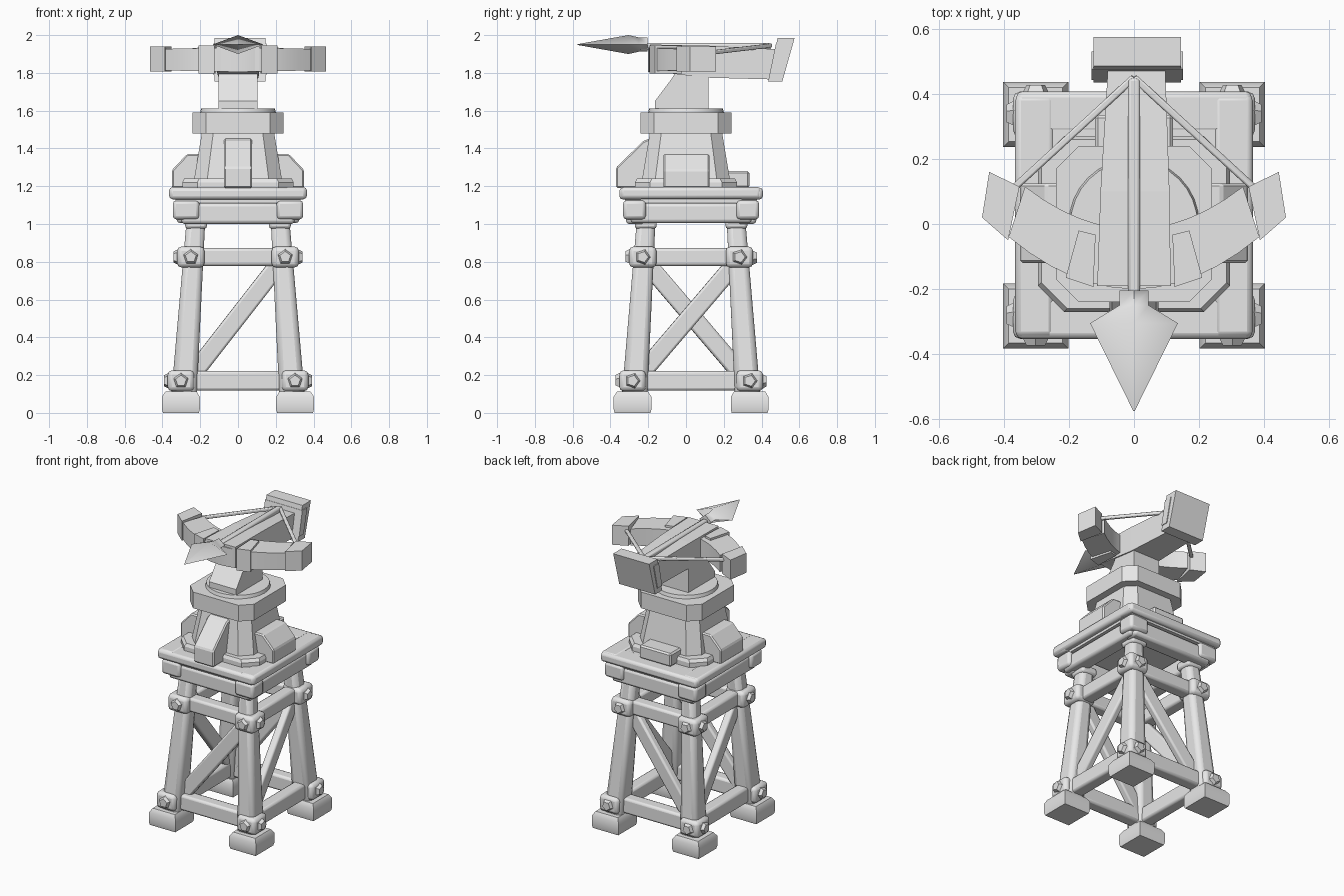
import bpy, bmesh, math
from mathutils import Vector, Matrix

if "Cube" in bpy.data.objects:
    bpy.data.objects.remove(bpy.data.objects["Cube"])

grey = bpy.data.materials.new("plain_grey")
grey.diffuse_color = (0.8, 0.8, 0.8, 1)
grey.use_nodes = True
grey.node_tree.nodes["Principled BSDF"].inputs["Base Color"].default_value = grey.diffuse_color
CY = 0.027  # tower centre in y


def finish(name, bm, bevel=0, smooth=False, segs=2):
    bmesh.ops.recalc_face_normals(bm, faces=bm.faces)
    me = bpy.data.meshes.new(name)
    bm.to_mesh(me)
    bm.free()
    me.materials.append(grey)
    ob = bpy.data.objects.new(name, me)
    bpy.context.collection.objects.link(ob)
    if bevel:
        m = ob.modifiers.new("bevel", 'BEVEL')
        m.width, m.segments = bevel, segs
    if smooth:
        bpy.ops.object.select_all(action='DESELECT')
        bpy.context.view_layer.objects.active = ob
        ob.select_set(True)
        bpy.ops.object.shade_smooth_by_angle(angle=math.radians(50))
    return ob


def loft(name, rings, **kw):
    """Skin a list of equal-length point rings and cap both ends."""
    bm = bmesh.new()
    vs = [[bm.verts.new(p) for p in r] for r in rings]
    n = len(rings[0])
    for a, b in zip(vs, vs[1:]):
        for i in range(n):
            bm.faces.new((a[i], a[(i + 1) % n], b[(i + 1) % n], b[i]))
    bm.faces.new(vs[0])
    bm.faces.new(vs[-1])
    return finish(name, bm, **kw)


def box(name, x0, x1, y0, y1, z0, z1, **kw):
    ring = lambda z: [(x0, y0, z), (x1, y0, z), (x1, y1, z), (x0, y1, z)]
    return loft(name, [ring(z0), ring(z1)], **kw)


def beam(name, a, b, w, h, w2=None, h2=None, **kw):
    """Rectangular bar from a to b; w is horizontal, h the other way."""
    a, b = Vector(a), Vector(b)
    d = (b - a).normalized()
    ref = Vector((0, 0, 1)) if abs(d.z) < 0.9 else Vector((0, 1, 0))
    s = d.cross(ref).normalized()
    u = s.cross(d)
    ring = lambda p, w, h: [p + s * w * i / 2 + u * h * j / 2
                            for i, j in ((-1, -1), (1, -1), (1, 1), (-1, 1))]
    return loft(name, [ring(a, w, h), ring(b, w2 or w, h2 or h)], **kw)


def octagon(hx, hy, c, z, cy=0):
    return [(x, y + cy, z) for x, y in
            ((-hx + c, -hy), (hx - c, -hy), (hx, -hy + c), (hx, hy - c),
             (hx - c, hy), (-hx + c, hy), (-hx, hy - c), (-hx, -hy + c))]


def extrude_x(name, prof, x0, x1, **kw):
    return loft(name, [[(x, y, z) for y, z in prof] for x in (x0, x1)], **kw)


def bolt(name, pos, axis):
    """Blunt five-sided bolt head facing along axis."""
    bm = bmesh.new()
    bmesh.ops.create_cone(bm, cap_ends=True, segments=5, radius1=0.046, radius2=0.03, depth=0.03)
    q = Vector((0, 0, 1)).rotation_difference(Vector(axis))
    bm.transform(Matrix.Translation(pos) @ q.to_matrix().to_4x4())
    finish(name, bm, smooth=True)


wood = dict(bevel=0.018, smooth=True)

# Feet, tapered legs, collars and bolts at the four corners
for sx in (-1, 1):
    for sy in (-1, 1):
        P = lambda ox, oy, z: (sx * ox, CY + sy * oy, z)
        x, y, _ = P(0.302, 0.31, 0)
        loft("foot", [[(x + i * r, y + j * r, z) for i, j in ((-1, -1), (1, -1), (1, 1), (-1, 1))]
                      for r, z in ((.095, 0), (.1, .02), (.1, .085), (.083, .112))], smooth=True)
        beam("leg", P(.287, .3, .08), P(.222, .237, 1.03), .135, .135, .098, .098,
             bevel=0.03, smooth=True)
        x, y, _ = P(.222, .24, 0)
        box("leg_cap", x - .058, x + .058, y - .058, y + .058, .975, 1.03, bevel=.015, smooth=True)
        for ox, oy, z, r in ((.302, .31, .17, .07), (.25, .256, .825, .072)):
            x, y, _ = P(ox, oy, z)
            box("collar", x - r, x + r, y - r, y + r, z - .055, z + .055, bevel=0.022, smooth=True)
            bolt("bolt", (x, y + sy * (r + .005), z), (0, sy, 0))
            bolt("bolt", (x + sx * (r + .005), y, z), (sx, 0, 0))

# Horizontal rails and diagonal braces
for s in (-1, 1):
    for ox, oy, z, h in ((.28, .29, .17, .105), (.235, .245, .825, .095)):
        beam("cross_rail", (-ox, CY + s * oy, z), (ox, CY + s * oy, z), .085, h,
             bevel=.015, smooth=True)
        beam("side_rail", (s * ox, CY - oy, z), (s * ox, CY + oy, z), .085, h,
             bevel=.015, smooth=True)
    beam("cross_brace", (-.25, CY + s * .275, .19), (.225, CY + s * .245, .8), .05, .095,
         bevel=.012, smooth=True)
    beam("side_brace", (s * .27, CY - s * .27, .2), (s * .235, CY + s * .25, .81), .05, .095,
         bevel=.012, smooth=True)

# Platform frame with blocky beam ends, deck and rounded border planks
for s in (-1, 1):
    y = CY + s * .295
    box("frame_beam", -.3, .3, y - .05, y + .05, 1.0, 1.11, **wood)
    x = s * .275
    box("frame_joist", x - .05, x + .05, CY - .32, CY + .32, 1.005, 1.11, **wood)
    for t in (-1, 1):
        y = CY + t * .3
        box("beam_end", x - .07, x + .07, y - .06, y + .06, 1.025, 1.125, **wood)
    y = CY + s * .315
    box("border_plank", -.362, .362, y - .065, y + .065, 1.13, 1.192, **wood)
    x = s * .305
    box("border_plank", x - .06, x + .06, CY - .375, CY + .37, 1.132, 1.195, **wood)
box("deck", -.33, .33, CY - .35, CY + .35, 1.115, 1.19)

# Turret: base plate, tapered body, cap and turntable
loft("turret_base", [octagon(.295, .27, .08, 1.18), octagon(.295, .27, .08, 1.22),
                     octagon(.285, .26, .08, 1.24)])
loft("turret_body", [octagon(.235, .235, .07, 1.22), octagon(.19, .19, .06, 1.49)])
loft("turret_cap", [octagon(.24, .24, .07, 1.48), octagon(.24, .24, .07, 1.59)])
bm = bmesh.new()
bmesh.ops.create_cone(bm, cap_ends=True, segments=32, radius1=.205, radius2=.195, depth=.04,
                      matrix=Matrix.Translation((0, 0, 1.592)))
finish("turntable", bm, smooth=True)

# Sloped buttresses around the turret
extrude_x("front_buttress", [(-.15, 1.19), (-.37, 1.19), (-.37, 1.3), (-.225, 1.44),
                             (-.15, 1.47)], -.075, .075, bevel=.008, segs=1)
for s in (-1, 1):
    prof = [(.15, 1.19), (.35, 1.19), (.35, 1.285), (.27, 1.37), (.15, 1.37)]
    loft("side_buttress", [[(s * x, y, z) for x, z in prof] for y in (-.12, .125)],
         bevel=.008, segs=1)
box("rear_step", -.12, .12, .15, .335, 1.19, 1.28, bevel=.01, segs=1)

# Pedestal, stock and slanted butt
extrude_x("pedestal", [(-.165, 1.6), (.12, 1.6), (.12, 1.83), (-.04, 1.83), (-.075, 1.77),
                       (-.165, 1.65)], -.102, .102)
loft("stock", [[(-w + c, y, z0), (w + c, y, z0), (w + c, y, z1), (-w + c, y, z1)]
               for y, w, z0, z1, c in ((-.19, .113, 1.81, 1.95, 0), (.1, .106, 1.775, 1.945, .003),
                                       (.48, .088, 1.765, 1.925, .008))])
extrude_x("butt", [(.435, 1.755), (.51, 1.755), (.575, 1.985), (.485, 1.985)], -.125, .145)
extrude_x("butt_band", [(.442, 1.79), (.49, 1.79), (.53, 1.955), (.476, 1.955)], -.13, .15)

# Curved bow limbs, thicker toward the middle
rings = []
for i in range(-6, 7):
    t = i / 6
    xo, yo = .385 * t, -.2 + .16 * t * t
    xi, yi = .335 * t, -.015 + .13 * t * t
    h = .057 + .008 * (1 - abs(t))
    rings.append([(xo, yo, 1.87 - h), (xi, yi, 1.87 - h), (xi, yi, 1.87 + h), (xo, yo, 1.87 + h)])
loft("bow", rings, smooth=True)
tip = [(.445, .16), (.352, .115), (.387, -.05), (.467, .02)]
clamp = [(.125, -.193), (.21, -.165), (.17, -.02), (.118, -.033)]
for s in (-1, 1):
    loft("bow_tip", [[(s * x, y, z) for x, y in tip] for z in (1.807, 1.94)])
    loft("bow_clamp", [[(s * x, y, z) for x, y in clamp] for z in (1.797, 1.945)])
    # Bowstring
    beam("bowstring", (s * .37, .11, 1.905), (0, .45, 1.945), .022, .022,
         bevel=.006, smooth=True)

# Bolt shaft with diamond head
beam("shaft", (0, .45, 1.94), (0, -.25, 1.94), .038, .036, bevel=.01, smooth=True)
loft("arrowhead", [[(-w, y, 1.95), (0, y, 1.95 - h), (w, y, 1.95), (0, y, 1.95 + h)]
                   for y, w, h in ((-.205, .045, .038), (-.25, .045, .038),
                                   (-.305, .135, .05), (-.575, .002, .002))], smooth=True)
